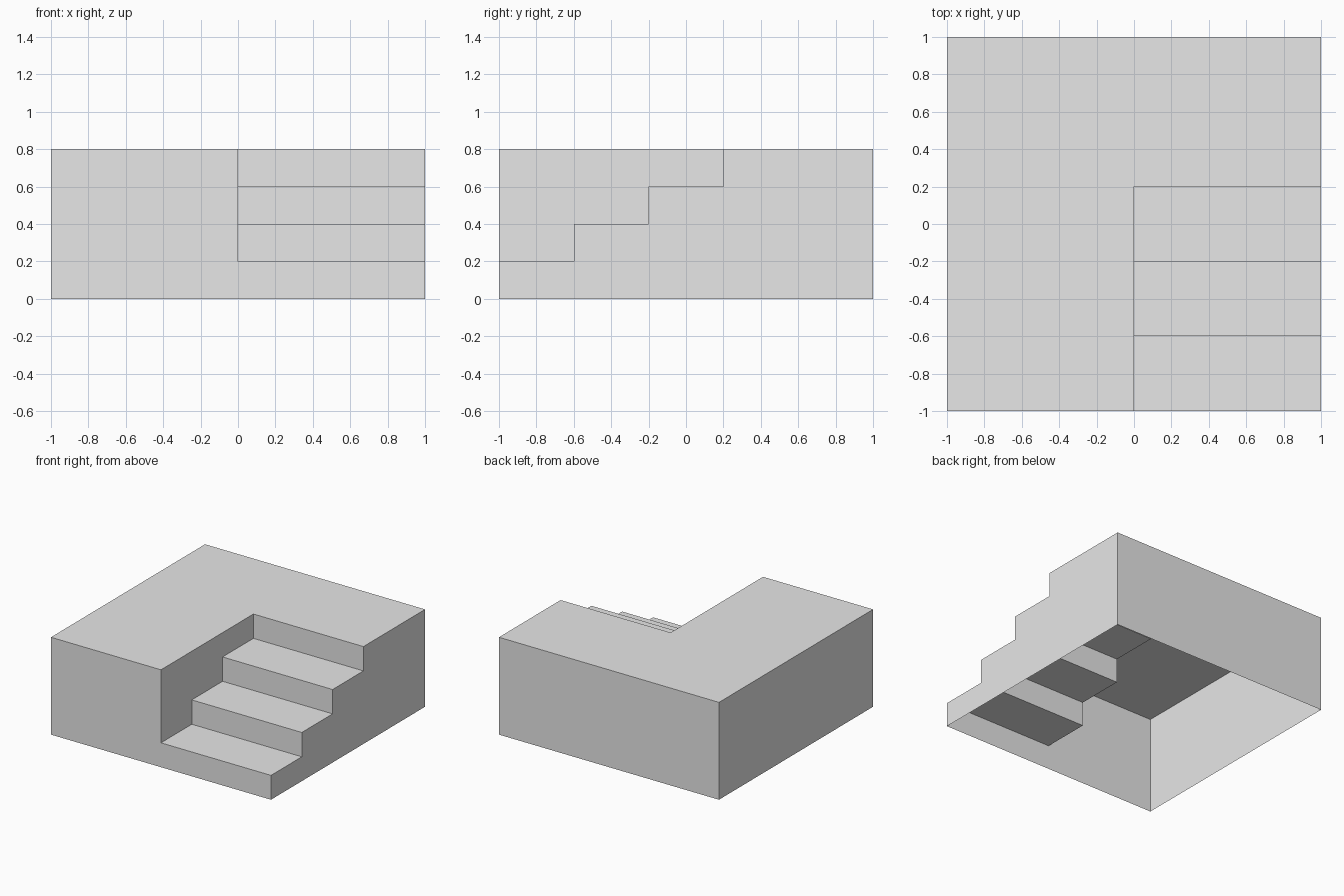
import bpy
import bmesh

cube = bpy.data.objects.get("Cube")
if cube:
    bpy.data.objects.remove(cube, do_unlink=True)

HEIGHT, RISE, RUN, STEPS = 0.8, 0.2, 0.4, 3

stone = bpy.data.materials.new("light_grey")
stone.use_nodes = True
grey = (0.8, 0.8, 0.8, 1)
stone.diffuse_color = grey
stone.node_tree.nodes["Principled BSDF"].inputs["Base Color"].default_value = grey

# Stair line in (y, z): treads and risers climbing from the front to the deck
stair_line = [(-1, RISE)]
for i in range(1, STEPS + 1):
    y = -1 + i * RUN
    stair_line += [(y, i * RISE), (y, (i + 1) * RISE)]
deck_start = stair_line[-1]

back = [(1, HEIGHT), (1, 0)]
stair_profile = [(-1, 0)] + stair_line + back
block_profile = [(-1, 0), (-1, RISE), (-1, HEIGHT), deck_start] + back

bm = bmesh.new()


def side(x, profile):
    """Flat wall across the model at x."""
    bm.faces.new([bm.verts.new((x, y, z)) for y, z in profile])


def sweep(x0, x1, profile):
    """Strip of faces along a profile, left open underneath."""
    rows = [[bm.verts.new((x, y, z)) for y, z in profile] for x in (x0, x1)]
    for i in range(len(profile) - 1):
        bm.faces.new((rows[0][i], rows[1][i], rows[1][i + 1], rows[0][i + 1]))


# Full-height half, stepped half, outer walls and the wall beside the stairs
sweep(-1, 0, block_profile)
sweep(0, 1, stair_profile)
side(-1, block_profile)
side(1, stair_profile)
side(0, stair_line + [(-1, HEIGHT)])

# Join into one hollow shell and remove seams between flush faces
bmesh.ops.remove_doubles(bm, verts=bm.verts[:], dist=0.001)
bmesh.ops.recalc_face_normals(bm, faces=bm.faces[:])
bmesh.ops.dissolve_limit(bm, angle_limit=0.01, verts=bm.verts[:], edges=bm.edges[:])

mesh = bpy.data.meshes.new("stepped_platform")
bm.to_mesh(mesh)
bm.free()
mesh.materials.append(stone)
platform = bpy.data.objects.new("stepped_platform", mesh)
bpy.context.collection.objects.link(platform)
